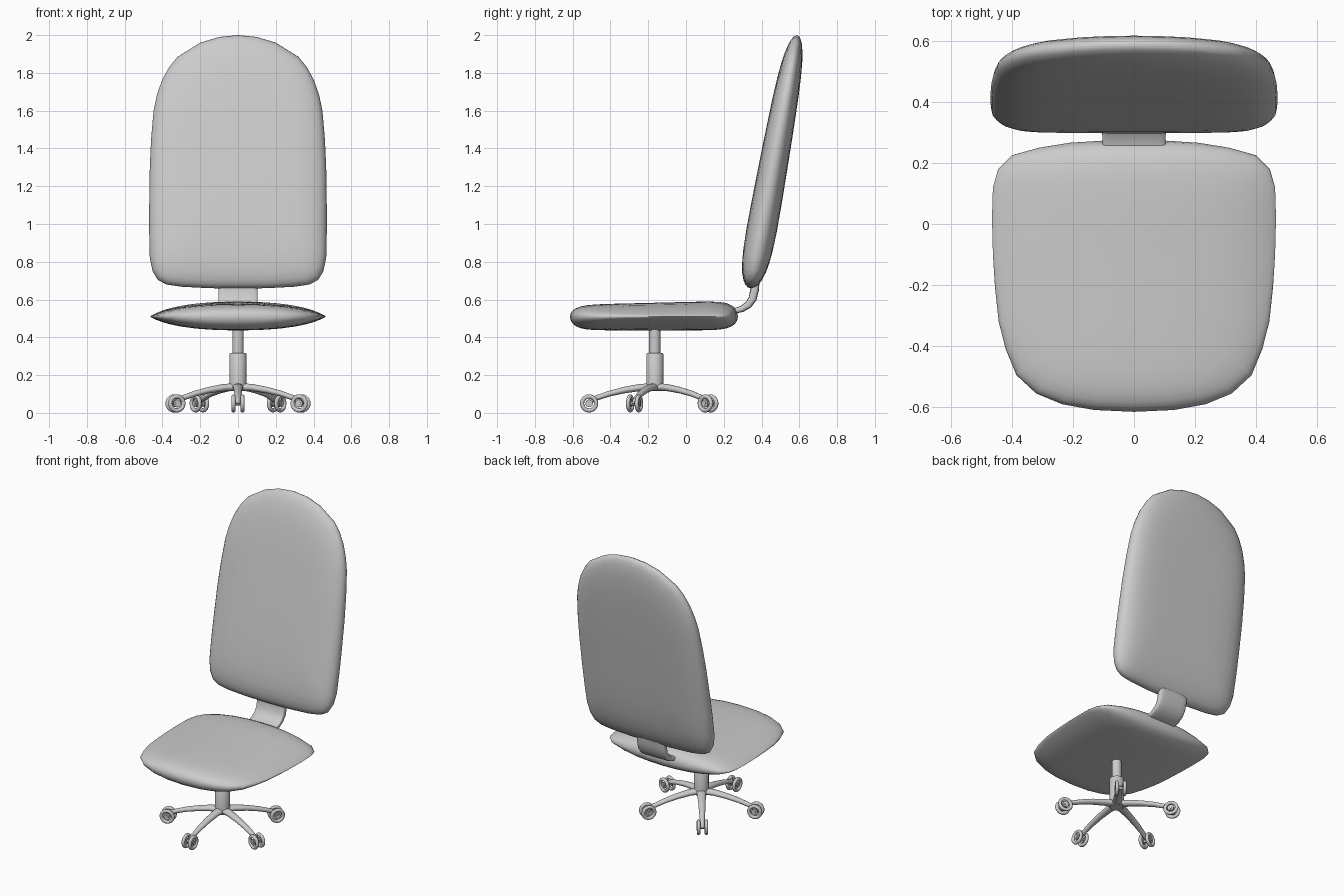
import bpy, bmesh, math
from mathutils import Matrix, Vector

if "Cube" in bpy.data.objects:
    bpy.data.objects.remove(bpy.data.objects["Cube"])

grey = bpy.data.materials.new("light grey")
grey.diffuse_color = (0.6, 0.6, 0.6, 1)
grey.use_nodes = True
grey.node_tree.nodes["Principled BSDF"].inputs["Base Color"].default_value = grey.diffuse_color
CY = -0.165  # centre of the pedestal in y


def finish(bm, name, angle=50):
    bmesh.ops.recalc_face_normals(bm, faces=bm.faces[:])
    me = bpy.data.meshes.new(name)
    bm.to_mesh(me)
    bm.free()
    ob = bpy.data.objects.new(name, me)
    bpy.context.collection.objects.link(ob)
    me.materials.append(grey)
    bpy.ops.object.select_all(action='DESELECT')
    ob.select_set(True)
    bpy.context.view_layer.objects.active = ob
    bpy.ops.object.shade_smooth_by_angle(angle=math.radians(angle))
    return ob


def skin(bm, rings):
    for a, b in zip(rings, rings[1:]):
        n = len(a)
        for i in range(n):
            bm.faces.new((a[i], a[(i + 1) % n], b[(i + 1) % n], b[i]))


def cushion(name, half, centre, place):
    """Pad from a half outline; place(a, b, s, side) maps a scaled outline point to 3D."""
    outline = half + [(-a, b) for a, b in reversed(half) if a > 0]
    bm = bmesh.new()
    ring = lambda s, side: [bm.verts.new(place(a * s, centre + (b - centre) * s, s, side))
                            for a, b in outline]
    rim = ring(1, 1)
    for side in (1, -1):
        rings = [rim] + [ring(s, side) for s in (.99, .965, .93, .87, .79, .68, .52, .3)]
        skin(bm, rings)
        tip = bm.verts.new(place(0, centre, 0, side))
        last = rings[-1]
        for i in range(len(last)):
            bm.faces.new((last[i], last[(i + 1) % len(last)], tip))
    return finish(bm, name, 80)


def sweep(name, path, power=2.0, n=20):
    """Sweep a superellipse along (y, z, half width, half thickness) points."""
    bm = bmesh.new()
    rings = []
    for k, (y, z, w, t) in enumerate(path):
        p, q = path[max(k - 1, 0)], path[min(k + 1, len(path) - 1)]
        d = Vector((q[0] - p[0], q[1] - p[1])).normalized()
        r = []
        for i in range(n):
            c, s = math.cos(math.tau * i / n), math.sin(math.tau * i / n)
            u = math.copysign(abs(c) ** (2 / power), c) * w
            v = math.copysign(abs(s) ** (2 / power), s) * t
            r.append(bm.verts.new((u, y - d.y * v, z + d.x * v)))
        rings.append(r)
    skin(bm, rings)
    bm.faces.new(rings[0])
    bm.faces.new(rings[-1])
    return finish(bm, name)


def lathe(name, profile, matrix, n=28, closed=False):
    """Revolve (radius, height) points about z, then transform."""
    bm = bmesh.new()
    rings = [[bm.verts.new((r * math.cos(math.tau * i / n), r * math.sin(math.tau * i / n), h))
              for i in range(n)] for r, h in profile]
    skin(bm, rings + rings[:1] if closed else rings)
    if not closed:
        bm.faces.new(rings[0])
        bm.faces.new(rings[-1])
    bm.transform(matrix)
    return finish(bm, name, 40)


# Seat: lens shaped across, rounded slab front to back
seat_half = [(0, .275), (.1, .273), (.21, .266), (.31, .25), (.4, .225), (.445, .18),
             (.462, .12), (.465, .02), (.462, -.1), (.455, -.21), (.443, -.32), (.42, -.41),
             (.385, -.495), (.32, -.555), (.235, -.59), (.13, -.609), (0, -.615)]


def seat_point(x, y, s, side):
    v = (y + .17) / .445
    bulge = .12 + .88 * max(0, 1 - (abs(x) / .467) ** 2.2) ** .75
    h = (.073 + (.011 * v if side > 0 else 0)) * bulge * math.sqrt(max(0, 1 - s ** 9))
    return x, y, .51 + side * h


cushion("seat", seat_half, -.17, seat_point)

# Backrest: tall leaning pad with an arched top
back_half = [(0, 2.0), (.1, 1.99), (.2, 1.96), (.32, 1.885), (.365, 1.83), (.403, 1.76),
             (.43, 1.68), (.447, 1.6), (.46, 1.45), (.467, 1.3), (.47, 1.1), (.47, .95),
             (.467, .82), (.452, .75), (.425, .705), (.38, .68), (.3, .668), (.15, .66), (0, .659)]


def back_point(x, z, s, side):
    lean = .365 + .18 * (z - .77)
    thick = .083 - .024 * max(0, (z - .9) / 1.1) ** 1.5
    return x, lean + side * thick * math.sqrt(max(0, 1 - s ** 6)), z


cushion("backrest", back_half, 1.3, back_point)

# Curved strap joining seat and backrest
sweep("back_strap", [(.16, .53, .1, .014), (.25, .538, .103, .014), (.295, .55, .104, .017),
                     (.33, .572, .104, .02), (.353, .605, .104, .022), (.363, .65, .104, .023),
                     (.368, .72, .103, .023)], power=5, n=32)

# Gas lift column
hub = Matrix.Translation((0, CY, 0))
lathe("column_sleeve", [(.04, .115), (.045, .12), (.045, .312), (.042, .316)], hub)
lathe("column_piston", [(.03, .3), (.03, .46)], hub)

# Five legs, each with a twin wheel caster
R = .348
tyre = [(.037 + .011 * math.cos(math.tau * i / 10), .011 * math.sin(math.tau * i / 10))
        for i in range(10)]
for k in range(5):
    turn = hub @ Matrix.Rotation(math.tau * k / 5, 4, 'Z')
    leg = sweep(f"leg_{k + 1}", [(-.01, .137, .03, .02), (-.08, .134, .026, .019),
                                 (-.16, .121, .022, .017), (-.24, .102, .019, .015),
                                 (-.31, .079, .015, .014), (-.345, .06, .012, .013),
                                 (-.358, .046, .01, .01)])
    leg.data.transform(turn)
    axis = turn @ Matrix.Translation((0, -R, .05)) @ Matrix.Rotation(math.pi / 2, 4, 'Y')
    lathe(f"caster_axle_{k + 1}", [(.01, -.034), (.01, .034)], axis, 14)
    for side in (-1, 1):
        at = axis @ Matrix.Translation((0, 0, side * .024))
        lathe(f"caster_tyre_{k + 1}_{'a' if side < 0 else 'b'}", tyre, at, 24, True)
        lathe(f"caster_hub_{k + 1}_{'a' if side < 0 else 'b'}",
              [(.02, -.006), (.02, .006)], at, 20)
